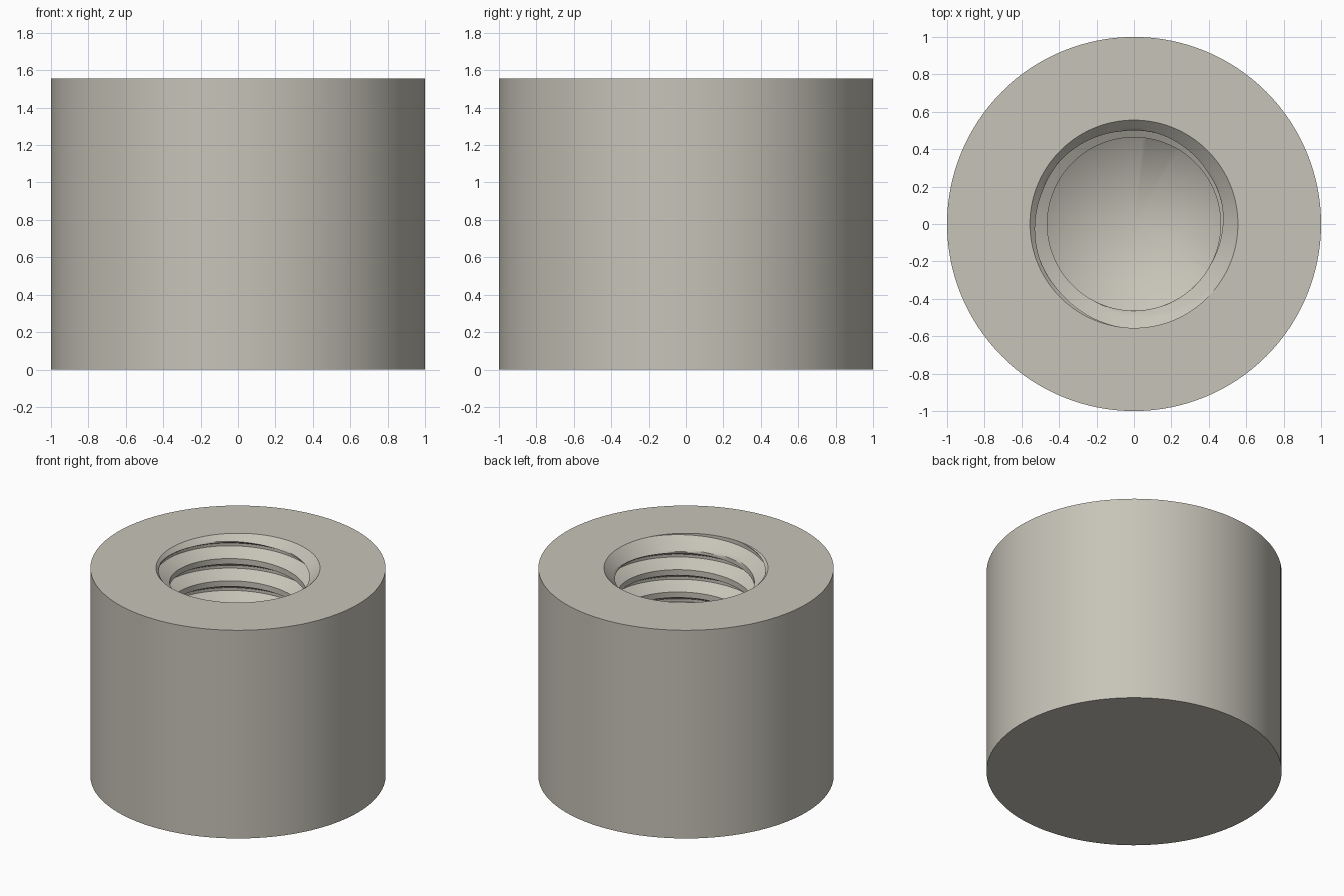
import bpy
import bmesh
import math

cube = bpy.data.objects.get("Cube")
if cube:
    bpy.data.objects.remove(cube, do_unlink=True)

HEIGHT = 1.556          # bushing height
OUTER = 1.0             # outer radius
MAJOR = 0.5556          # thread root radius, also the chamfer mouth
MINOR = 0.463           # thread crest radius
PITCH = 0.1667
CREST_Z = 1.33          # height of one crest at angle zero
FLOOR = 0.42            # where the drill cone begins
CONE = MINOR * math.tan(math.radians(31))
SEGMENTS = 128
STEPS = 16              # rows per thread turn


def thread_radius(row):
    """60 degree thread: narrow flat crest, sloped flanks, narrow flat root."""
    u = (row % STEPS) / STEPS
    u = min(u, 1 - u)
    t = min(max((u - 0.125) / 0.3125, 0), 1)
    return MINOR + (MAJOR - MINOR) * t


def hole_point(row, turn):
    """Radius and height on the threaded wall, cut by the mouth chamfer."""
    z = CREST_Z + PITCH * (row / STEPS + turn)
    z = min(max(z, FLOOR), HEIGHT)
    run_out = min((z - FLOOR) / 0.08, 1)
    r = MINOR + (thread_radius(row) - MINOR) * run_out
    return max(r, MAJOR - (HEIGHT - z)), z


low = -STEPS * (math.ceil((CREST_Z - FLOOR) / PITCH) + 1)
high = STEPS * (math.ceil((HEIGHT - CREST_Z) / PITCH) + 1)

# Sweep the full section around the axis, climbing one pitch per turn
bm = bmesh.new()
columns = []
for i in range(SEGMENTS + 1):
    turn = i / SEGMENTS
    a = 2 * math.pi * turn
    section = [(0, 0), (OUTER, 0), (OUTER, HEIGHT)]
    section += [hole_point(row, turn) for row in range(high, low - 1, -1)]
    section += [(0, FLOOR - CONE)]
    columns.append([bm.verts.new((r * math.cos(a), r * math.sin(a), z))
                    for r, z in section])

for c0, c1 in zip(columns, columns[1:]):
    for k in range(len(c0) - 1):
        bm.faces.new((c0[k], c1[k], c1[k + 1], c0[k + 1]))

# Close the seam and collapse the clipped rows
bmesh.ops.remove_doubles(bm, verts=bm.verts, dist=1e-5)
bmesh.ops.dissolve_degenerate(bm, edges=bm.edges, dist=1e-5)
bmesh.ops.recalc_face_normals(bm, faces=bm.faces)

mesh = bpy.data.meshes.new("threaded_bushing")
bm.to_mesh(mesh)
bm.free()
bushing = bpy.data.objects.new("threaded_bushing", mesh)
bpy.context.collection.objects.link(bushing)

# Warm grey metal
color = (0.57, 0.55, 0.48, 1)
metal = bpy.data.materials.new("warm_grey")
metal.diffuse_color = color
metal.use_nodes = True
metal.node_tree.nodes["Principled BSDF"].inputs["Base Color"].default_value = color
mesh.materials.append(metal)

bpy.ops.object.select_all(action='DESELECT')
bushing.select_set(True)
bpy.context.view_layer.objects.active = bushing
bpy.ops.object.shade_smooth_by_angle(angle=math.radians(20))
